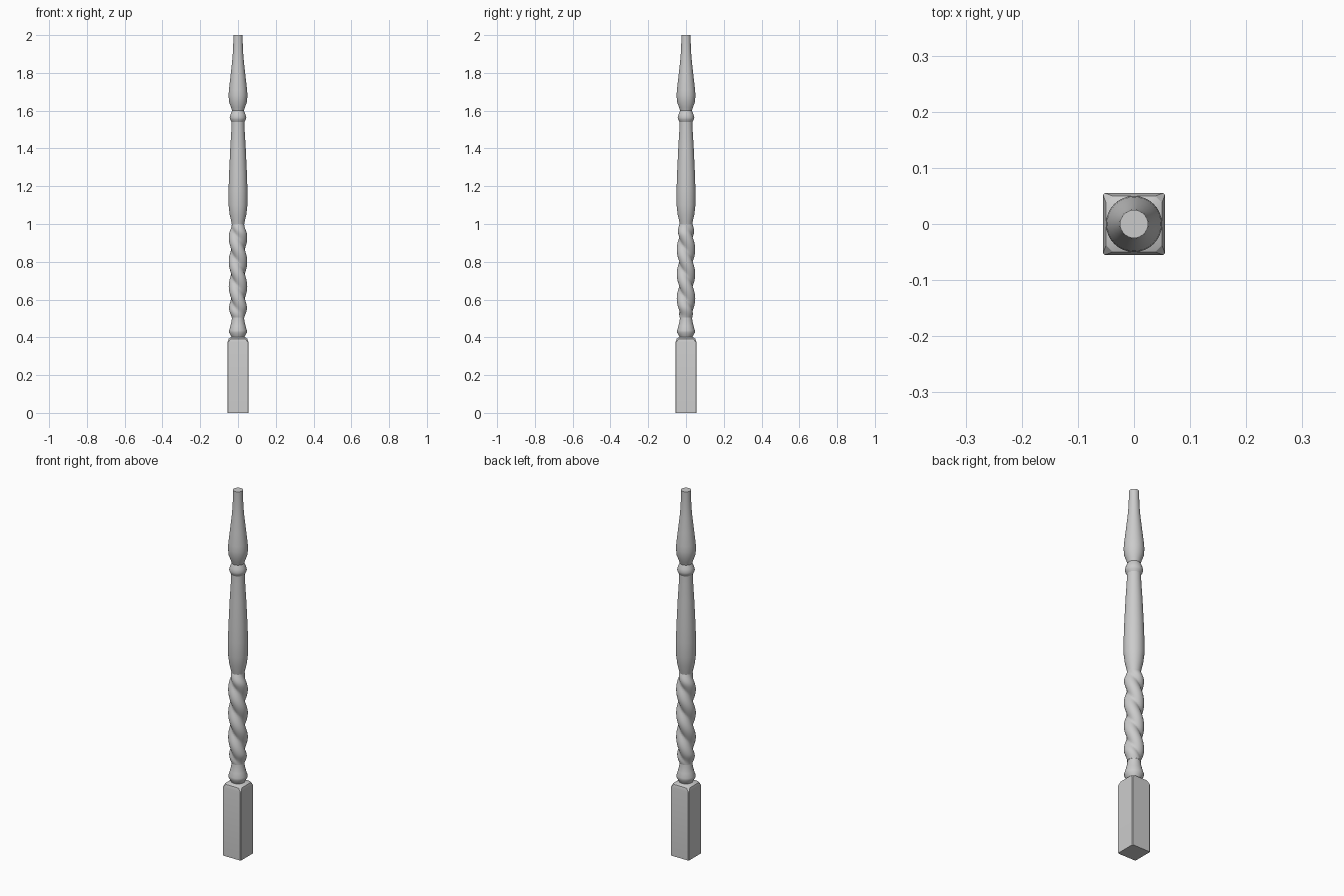
import bpy, bmesh, math

if "Cube" in bpy.data.objects:
    bpy.data.objects.remove(bpy.data.objects["Cube"])

SEG = 32


def loft(name, rings, cap_start=False, cap_end=False, angle=40):
    """Skin a stack of equal-length rings of points."""
    bm = bmesh.new()
    loops = [[bm.verts.new(p) for p in ring] for ring in rings]
    n = len(loops[0])
    for a, b in zip(loops, loops[1:]):
        for i in range(n):
            j = (i + 1) % n
            bm.faces.new((a[i], a[j], b[j], b[i]))
    if cap_start:
        bm.faces.new(loops[0][::-1])
    if cap_end:
        bm.faces.new(loops[-1])
    mesh = bpy.data.meshes.new(name)
    bm.to_mesh(mesh)
    bm.free()
    obj = bpy.data.objects.new(name, mesh)
    bpy.context.collection.objects.link(obj)
    bpy.ops.object.select_all(action='DESELECT')
    bpy.context.view_layer.objects.active = obj
    obj.select_set(True)
    bpy.ops.object.shade_smooth_by_angle(angle=math.radians(angle))
    return obj


def circle(r, z):
    return [(r * math.cos(t), r * math.sin(t), z)
            for t in (2 * math.pi * i / SEG for i in range(SEG))]


def square(h, z, c=0.003):
    k = h - c
    return [(x, y, z) for x, y in ((h, -k), (h, k), (k, h), (-k, h),
                                   (-h, k), (-h, -k), (-k, -h), (k, -h))]


def turned(name, profile, **kw):
    return loft(name, [circle(r, z) for r, z in profile], **kw)


# Square foot block with sloped shoulders
loft("square_base", [square(0.055, 0), square(0.055, 0.375),
                     square(0.05, 0.392, 0.012), square(0.035, 0.402, 0.018)],
     cap_start=True, cap_end=True, angle=30)

# Lower bead and neck
turned("lower_bead", [(0.034, 0.40), (0.038, 0.41), (0.047, 0.425),
                      (0.047, 0.437), (0.040, 0.46), (0.034, 0.485), (0.032, 0.505)])

# Two-strand twisted section, fading into round necks at both ends
Z0, Z1, PITCH, STEPS = 0.505, 1.0, 0.26, 60
twist = []
for s in range(STEPS + 1):
    z = Z0 + (Z1 - Z0) * s / STEPS
    fade = min(1, (z - Z0) / 0.06, (Z1 - z) / 0.06)
    fade = math.sin(fade * math.pi / 2)
    ring = []
    for i in range(SEG):
        t = 2 * math.pi * i / SEG
        lobe = abs(math.cos(t + 2 * math.pi * (z - 0.93) / PITCH))
        r = 0.033 + fade * (0.017 * lobe - 0.001)
        ring.append((r * math.cos(t), r * math.sin(t), z))
    twist.append(ring)
loft("twisted_section", twist, angle=50)

# Long tapered middle shaft
turned("middle_shaft", [(0.033, 1.0), (0.036, 1.015), (0.044, 1.05), (0.050, 1.10),
                        (0.050, 1.18), (0.047, 1.27), (0.041, 1.40), (0.035, 1.50),
                        (0.034, 1.54)])

# Upper bead
turned("upper_bead", [(0.034, 1.54), (0.041, 1.552), (0.044, 1.563), (0.040, 1.58),
                      (0.031, 1.60)])

# Vase-shaped tapering top
turned("tapered_top", [(0.031, 1.60), (0.037, 1.618), (0.047, 1.645), (0.050, 1.68),
                       (0.048, 1.71), (0.040, 1.78), (0.031, 1.86), (0.027, 1.91),
                       (0.025, 1.96), (0.025, 2.0)], cap_end=True)
